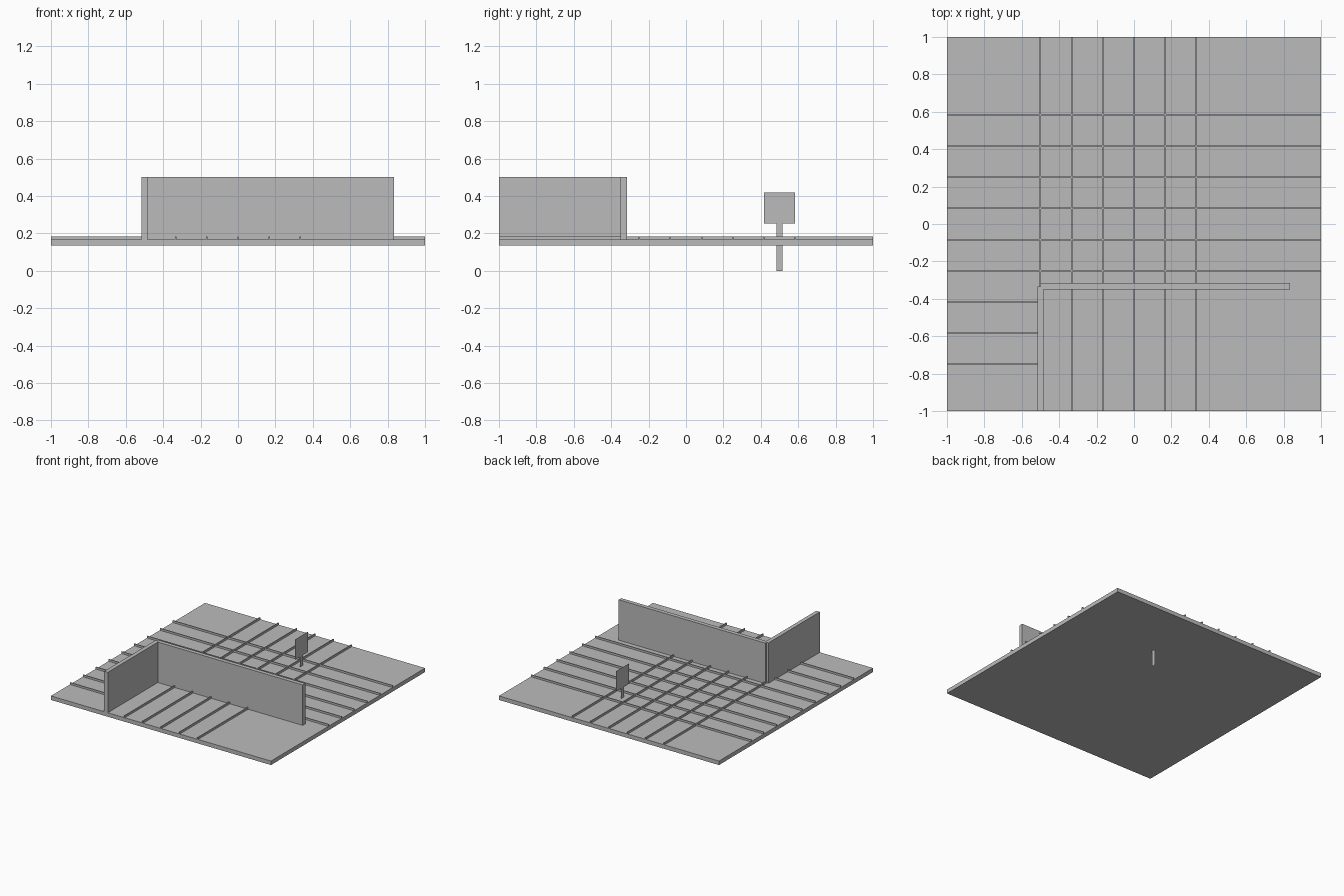
import bpy
import bmesh

cube = bpy.data.objects.get("Cube")
if cube:
    bpy.data.objects.remove(cube, do_unlink=True)

U = 1 / 6                       # layout module
BASE_BOTTOM, BASE_TOP = 0.135, 0.168
STRIP_TOP = 0.184
STRIP_W = 0.008
WALL_TOP = 0.5
WALL_HALF = 0.1 * U

grey = bpy.data.materials.new("plain grey")
grey.use_nodes = True
COLOUR = (0.5, 0.5, 0.5, 1)
grey.diffuse_color = COLOUR
grey.node_tree.nodes["Principled BSDF"].inputs["Base Color"].default_value = COLOUR


def finish(name, bm):
    mesh = bpy.data.meshes.new(name)
    bm.to_mesh(mesh)
    bm.free()
    mesh.materials.append(grey)
    obj = bpy.data.objects.new(name, mesh)
    bpy.context.collection.objects.link(obj)
    return obj


def box(name, x, y, z):
    """Box spanning the given (low, high) ranges."""
    bm = bmesh.new()
    bmesh.ops.create_cube(bm, size=1)
    for v in bm.verts:
        v.co = [r[0] if c < 0 else r[1] for c, r in zip(v.co, (x, y, z))]
    return finish(name, bm)


def around(centre, half):
    return (centre - half, centre + half)


# Floor slab
box("floor_slab", (-1, 1), (-1, 1), (BASE_BOTTOM, BASE_TOP))

# Raised strips running front to back; the first stops at the wall corner
strip_z = (BASE_TOP - 0.005, STRIP_TOP)
for i in range(-3, 3):
    start = -2 * U if i == -3 else -1
    box(f"lengthwise_strip_{i + 4}", around(i * U, STRIP_W / 2), (start, 1), strip_z)

# Raised strips running side to side; the front three stop at the side wall
for i in range(9):
    y = -0.75 + i * U
    end = -0.5 if i < 3 else 1
    box(f"crosswise_strip_{i + 1}", (-1, end), around(y, STRIP_W / 2), strip_z)

# L-shaped pair of walls
wall_z = (BASE_TOP, WALL_TOP)
box("long_wall", (-0.5, 5 * U), around(-2 * U, WALL_HALF), wall_z)
box("side_wall", around(-0.5, WALL_HALF), (-1, -2 * U), wall_z)


# Paper-thin sign on a post that passes through the floor
def flat_panel(name, x, y, z):
    bm = bmesh.new()
    corners = [(y[0], z[0]), (y[1], z[0]), (y[1], z[1]), (y[0], z[1])]
    bm.faces.new([bm.verts.new((x, b, c)) for b, c in corners])
    return finish(name, bm)


SIGN_X, SIGN_Y, SIGN_BOTTOM = 0.227, 0.5, 0.252
flat_panel("sign_post", SIGN_X, around(SIGN_Y, 0.1 * U), (0, SIGN_BOTTOM))
flat_panel("sign_board", SIGN_X, around(SIGN_Y, 0.5 * U), (SIGN_BOTTOM, SIGN_BOTTOM + U))
